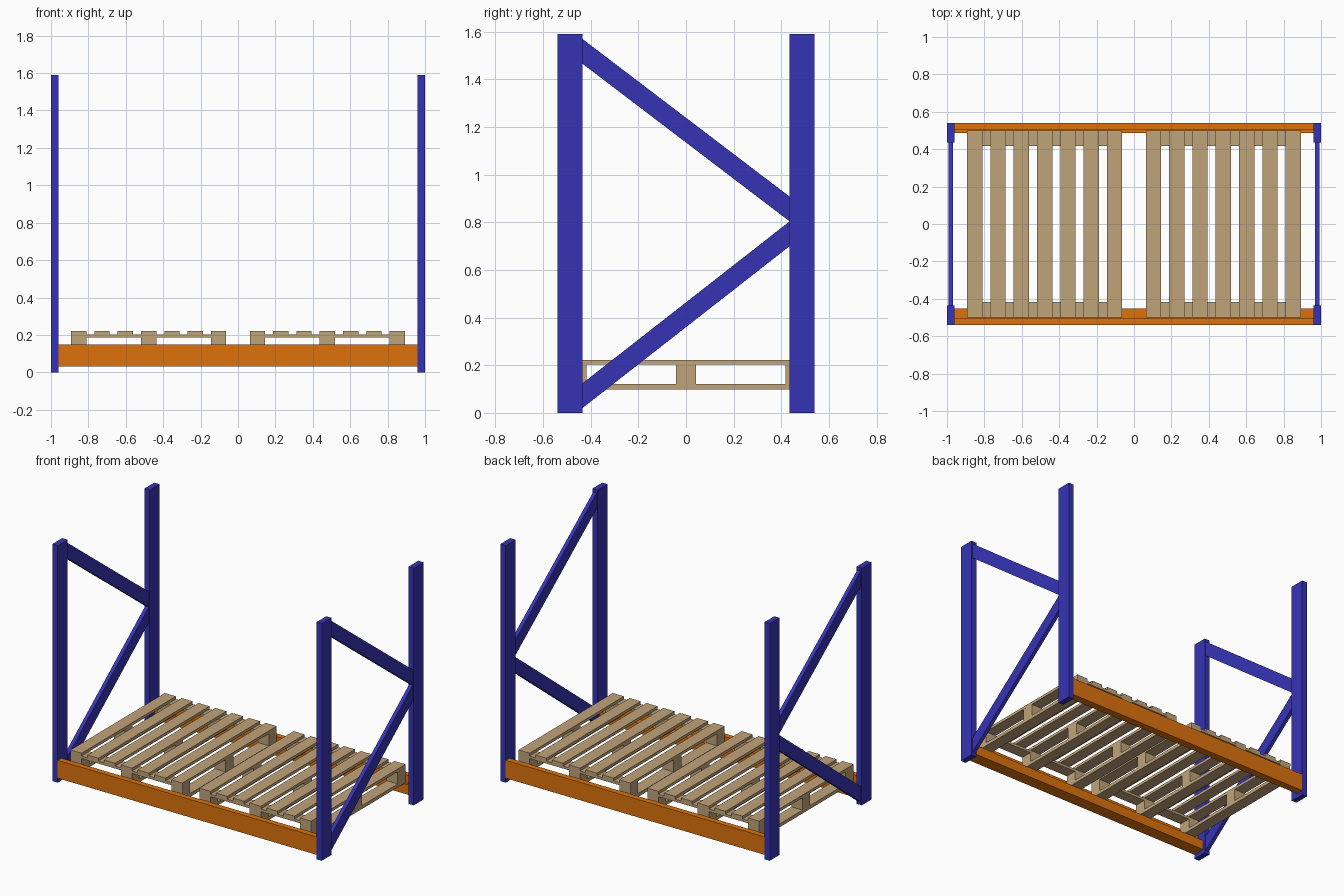
import bpy

if "Cube" in bpy.data.objects:
    bpy.data.objects.remove(bpy.data.objects["Cube"])


def material(name, color):
    m = bpy.data.materials.new(name)
    m.diffuse_color = (*color, 1)
    m.use_nodes = True
    m.node_tree.nodes["Principled BSDF"].inputs["Base Color"].default_value = m.diffuse_color
    return m


BLUE = material("blue_paint", (0.036, 0.033, 0.46))
ORANGE = material("orange_paint", (0.72, 0.17, 0.004))
WOOD = material("wood", (0.53, 0.37, 0.195))


def prism(name, profile, x0, x1, mat):
    """Extrude a (y, z) profile along x."""
    n = len(profile)
    area = sum(profile[i][0] * profile[(i + 1) % n][1] - profile[(i + 1) % n][0] * profile[i][1]
               for i in range(n))
    if area < 0:
        profile = profile[::-1]
    verts = [(x, y, z) for x in (x0, x1) for y, z in profile]
    faces = [tuple(reversed(range(n))), tuple(range(n, 2 * n))]
    faces += [(i, (i + 1) % n, n + (i + 1) % n, n + i) for i in range(n)]
    me = bpy.data.meshes.new(name)
    me.from_pydata(verts, [], faces)
    me.materials.append(mat)
    ob = bpy.data.objects.new(name, me)
    bpy.context.collection.objects.link(ob)
    return ob


def box(name, x0, x1, y0, y1, z0, z1, mat):
    return prism(name, [(y0, z0), (y1, z0), (y1, z1), (y0, z1)], x0, x1, mat)


# Side frames: two posts and two diagonal braces each
for side, s in (("left", -1), ("right", 1)):
    a, b = sorted((s * 0.96, s * 1.0))
    box(f"{side}_front_post", a, b, -0.54, -0.435, 0, 1.59, BLUE)
    box(f"{side}_back_post", a, b, 0.435, 0.54, 0, 1.59, BLUE)
    a, b = sorted((s * 0.967, s * 0.993))
    prism(f"{side}_lower_brace", [(-0.435, 0.02), (0.435, 0.70), (0.435, 0.804), (-0.435, 0.124)], a, b, BLUE)
    prism(f"{side}_upper_brace", [(-0.435, 1.466), (0.435, 0.804), (0.435, 0.908), (-0.435, 1.57)], a, b, BLUE)

# Step beams: tall outer web with a lower ledge that carries the pallets
for name, s, ledge in (("front_beam", -1, 0.452), ("back_beam", 1, 0.487)):
    prism(name, [(s * 0.54, 0.03), (s * 0.54, 0.15), (s * 0.502, 0.15), (s * 0.502, 0.097),
                 (s * ledge, 0.097), (s * ledge, 0.03)], -0.96, 0.96, ORANGE)

# Pallets
HALF = 0.041
for side, cx in (("left", -0.478), ("right", 0.478)):
    # deck slats
    for i in range(7):
        x = cx + (i - 3) * 0.1247
        box(f"{side}_pallet_slat", x - HALF, x + HALF, -0.5, 0.5, 0.203, 0.222, WOOD)
    # cross boards under the deck at both ends
    for y in (-0.459, 0.459):
        box(f"{side}_pallet_cross_board", cx - 0.415, cx + 0.415, y - HALF, y + HALF, 0.186, 0.203, WOOD)
    # runners with spacer blocks
    for x in (cx - 0.374, cx, cx + 0.374):
        box(f"{side}_pallet_runner", x - HALF, x + HALF, -0.5, 0.5, 0.098, 0.121, WOOD)
        for y in (-0.459, 0, 0.459):
            top = 0.186 if y else 0.203
            box(f"{side}_pallet_block", x - HALF, x + HALF, y - HALF, y + HALF, 0.121, top, WOOD)
